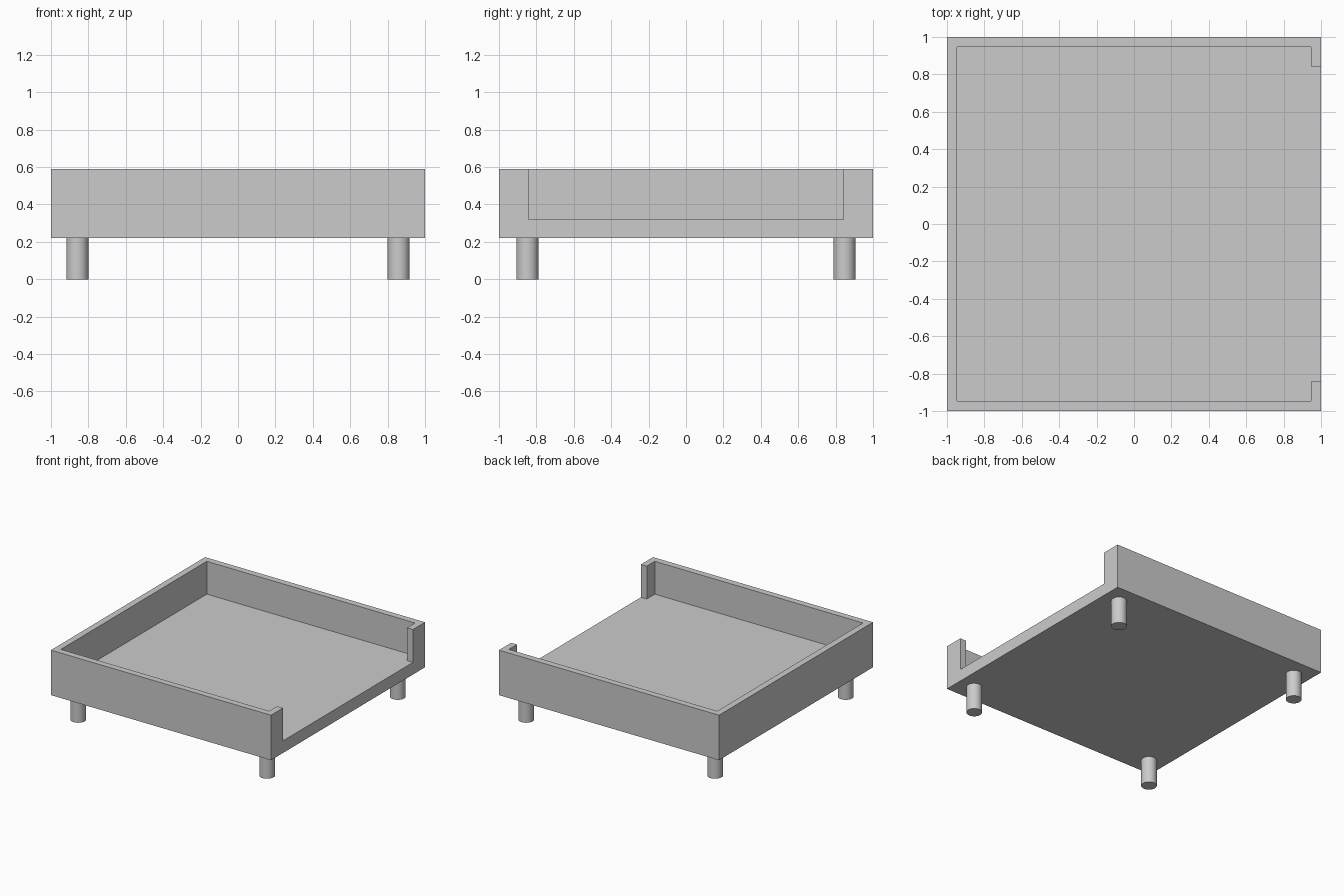
import bpy, bmesh

if "Cube" in bpy.data.objects:
    bpy.data.objects.remove(bpy.data.objects["Cube"])

grey = bpy.data.materials.new("plain grey")
grey.diffuse_color = (0.6, 0.6, 0.6, 1)
grey.use_nodes = True
grey.node_tree.nodes["Principled BSDF"].inputs["Base Color"].default_value = grey.diffuse_color


def prism(name, outline, z0, z1):
    """Extrude a counter-clockwise xy outline from z0 to z1."""
    bm = bmesh.new()
    base = bm.faces.new([bm.verts.new((x, y, z0)) for x, y in outline])
    top = bmesh.ops.extrude_face_region(bm, geom=[base], use_keep_orig=True)
    verts = [g for g in top["geom"] if isinstance(g, bmesh.types.BMVert)]
    bmesh.ops.translate(bm, verts=verts, vec=(0, 0, z1 - z0))
    bmesh.ops.recalc_face_normals(bm, faces=bm.faces[:])
    mesh = bpy.data.meshes.new(name)
    bm.to_mesh(mesh)
    bm.free()
    mesh.materials.append(grey)
    obj = bpy.data.objects.new(name, mesh)
    bpy.context.collection.objects.link(obj)
    return obj


# Tray: a block hollowed out, with a wide opening through the right wall
tray = prism("tray", [(-1, -1), (1, -1), (1, 1), (-1, 1)], 0.22, 0.59)
w, g = 0.947, 0.843
hollow = prism("tray_hollow", [(-w, -w), (w, -w), (w, -g), (1.2, -g),
                               (1.2, g), (w, g), (w, w), (-w, w)], 0.32, 0.8)
hollow.hide_render = True
cut = tray.modifiers.new("hollow", "BOOLEAN")
cut.operation = "DIFFERENCE"
cut.solver = "EXACT"
cut.object = hollow
bpy.context.view_layer.objects.active = tray
bpy.ops.object.modifier_apply(modifier=cut.name)
bpy.data.objects.remove(hollow)

# Four round legs
for sx, side in ((-1, "left"), (1, "right")):
    for sy, end in ((-1, "front"), (1, "back")):
        bpy.ops.mesh.primitive_cylinder_add(
            vertices=48, radius=0.059, depth=0.22,
            location=(sx * 0.859, sy * 0.848, 0.11))
        leg = bpy.context.object
        leg.name = f"{end}_{side}_leg"
        leg.data.materials.append(grey)
        bpy.ops.object.shade_smooth_by_angle()
